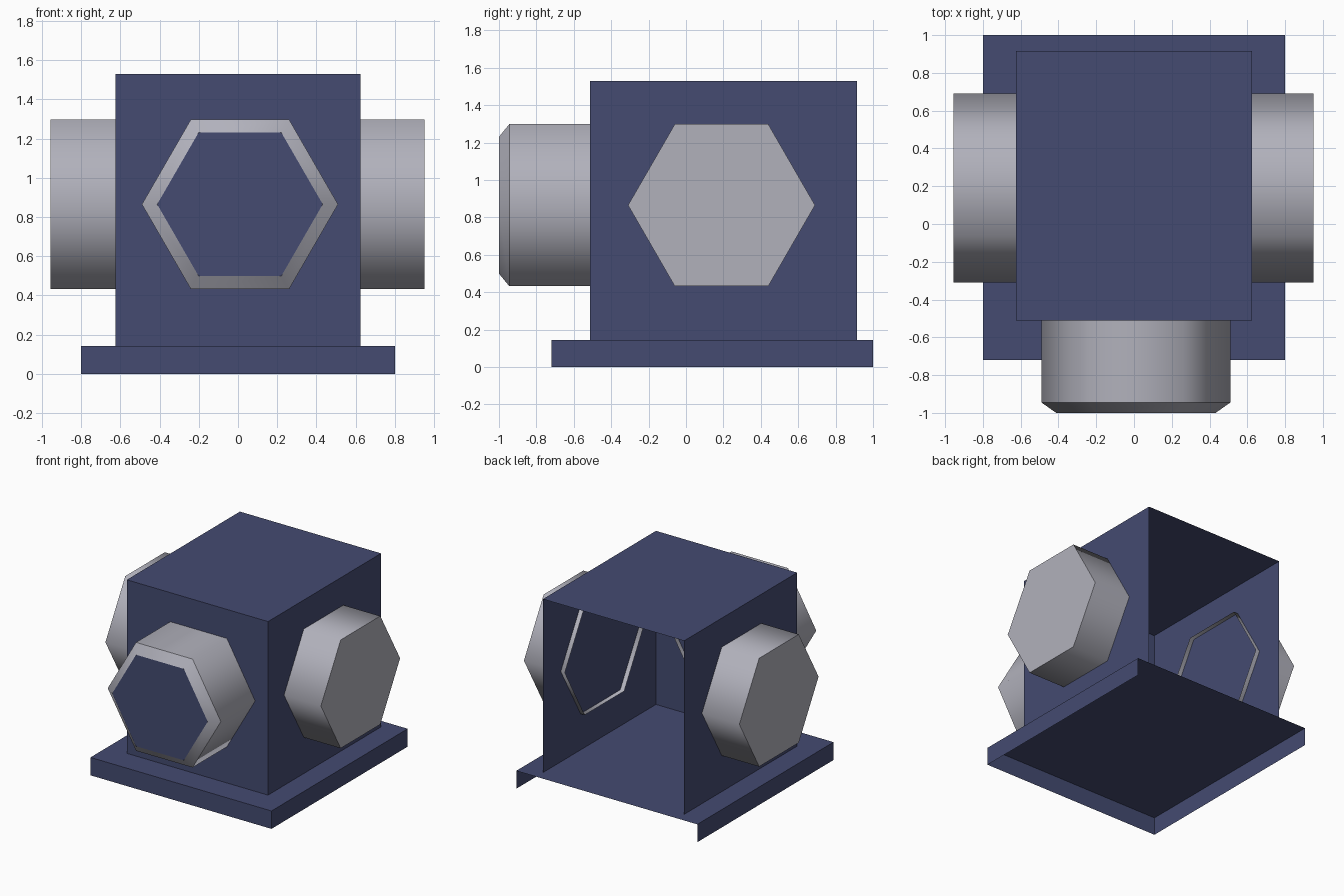
import bpy, bmesh, math
from mathutils import Matrix

if "Cube" in bpy.data.objects:
    bpy.data.objects.remove(bpy.data.objects["Cube"])


def material(name, rgb):
    m = bpy.data.materials.new(name)
    m.diffuse_color = (*rgb, 1)
    m.use_nodes = True
    m.node_tree.nodes["Principled BSDF"].inputs["Base Color"].default_value = m.diffuse_color
    return m


BLUE = material("slate blue", (0.058, 0.070, 0.165))
GREY = material("light grey", (0.44, 0.44, 0.50))


def finish(name, bm, mats):
    me = bpy.data.meshes.new(name)
    bm.to_mesh(me)
    bm.free()
    for m in mats:
        me.materials.append(m)
    ob = bpy.data.objects.new(name, me)
    bpy.context.collection.objects.link(ob)
    return ob


def open_box(name, x, y0, y1, z0, z1):
    """Thin box shell without a back or a bottom."""
    bm = bmesh.new()
    bmesh.ops.create_cube(bm, size=1)
    for v in bm.verts:
        v.co = (v.co.x * 2 * x, y0 + (v.co.y + 0.5) * (y1 - y0),
                z0 + (v.co.z + 0.5) * (z1 - z0))
    bm.normal_update()
    gone = [f for f in bm.faces if f.normal.y > 0.9 or f.normal.z < -0.9]
    bmesh.ops.delete(bm, geom=gone, context='FACES')
    return finish(name, bm, [BLUE])


def hex_port(name, rings, centre, angle, cap_index):
    """Hexagonal sleeve along -y, from (distance, radius) rings, capped at the
    outer end and open at the inner end, then turned about z."""
    bm = bmesh.new()
    loops = [[bm.verts.new((r * math.cos(i * math.pi / 3), -d,
                            r * math.sin(i * math.pi / 3))) for i in range(6)]
             for d, r in rings]
    for a, b in zip(loops, loops[1:]):
        for i in range(6):
            j = (i + 1) % 6
            f = bm.faces.new((a[i], a[j], b[j], b[i]))
            f.smooth = True
    cap = bm.faces.new(loops[-1])
    cap.material_index = cap_index
    # crisp rims between the sleeve, chamfer and cap
    for loop in loops[1:]:
        for i in range(6):
            bm.edges.get((loop[i], loop[(i + 1) % 6])).smooth = False
    bmesh.ops.recalc_face_normals(bm, faces=bm.faces)
    if cap.normal.y > 0:
        bmesh.ops.reverse_faces(bm, faces=bm.faces)
    bm.transform(Matrix.Translation(centre) @ Matrix.Rotation(angle, 4, 'Z'))
    return finish(name, bm, [GREY, BLUE])


# base plate and chamber
open_box("base_plate", 0.80, -0.72, 1.0, 0.0, 0.143)
open_box("chamber", 0.624, -0.512, 0.915, 0.143, 1.53)

# three hexagonal ports, each reaching slightly inside the chamber
hex_port("front_port", [(0.475, 0.5), (0.945, 0.5), (1.0, 0.422)],
         (0.01, 0, 0.865), 0, 1)
hex_port("right_port", [(0.588, 0.5), (0.95, 0.5)],
         (0, 0.19, 0.865), math.pi / 2, 0)
hex_port("left_port", [(0.588, 0.5), (0.955, 0.5)],
         (0, 0.19, 0.865), -math.pi / 2, 0)
